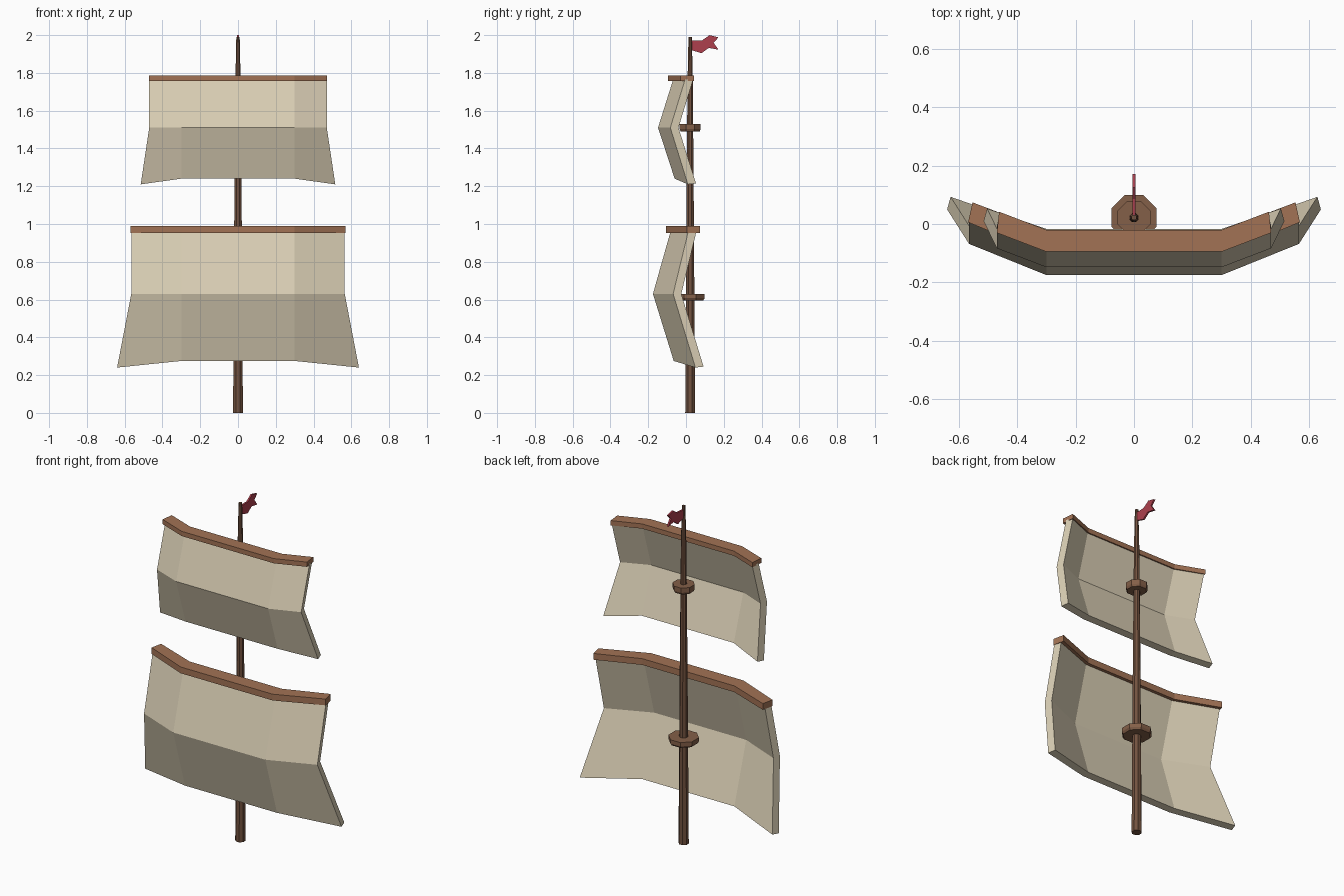
import bpy, bmesh, math

if "Cube" in bpy.data.objects:
    bpy.data.objects.remove(bpy.data.objects["Cube"])


def material(name, r, g, b):
    m = bpy.data.materials.new(name)
    m.diffuse_color = (r, g, b, 1)
    m.use_nodes = True
    m.node_tree.nodes["Principled BSDF"].inputs["Base Color"].default_value = m.diffuse_color
    return m


CLOTH = material("cloth", 0.70, 0.62, 0.46)
WOOD = material("dark_wood", 0.17, 0.085, 0.05)
RING = material("ring_wood", 0.23, 0.115, 0.065)
YARD = material("yard_wood", 0.36, 0.17, 0.09)
RED = material("red_cloth", 0.42, 0.05, 0.075)
MAST_Y = 0.022


def loft(name, sections, mat):
    """Skin a list of closed sections and cap both ends."""
    bm = bmesh.new()
    rings = [[bm.verts.new(p) for p in s] for s in sections]
    n = len(rings[0])
    for a, b in zip(rings, rings[1:]):
        for i in range(n):
            j = (i + 1) % n
            bm.faces.new((a[i], a[j], b[j], b[i]))
    bm.faces.new(rings[0])
    bm.faces.new(rings[-1])
    bmesh.ops.recalc_face_normals(bm, faces=bm.faces)
    me = bpy.data.meshes.new(name)
    bm.to_mesh(me)
    bm.free()
    me.materials.append(mat)
    ob = bpy.data.objects.new(name, me)
    bpy.context.collection.objects.link(ob)
    return ob


def mirrored(end, inner):
    """Sections across x: left end, left bend, right bend, right end."""
    flip = lambda s: [(-x, y, z) for x, y, z in s]
    return [flip(end), flip(inner), inner, end]


def octagon(r, z):
    r /= math.cos(math.pi / 8)
    return [(r * math.cos(a), MAST_Y + r * math.sin(a), z)
            for a in [math.pi / 8 + k * math.pi / 4 for k in range(8)]]


def sail(name, inner, end):
    # front points top to bottom, then the back points bottom to top
    def closed(pts, dx):
        return pts + [(x - dx, y + 0.043, z + dz)
                      for (x, y, z), dz in reversed(list(zip(pts, (0, 0, 0.005))))]
    loft(name, mirrored(closed(end, 0.012), closed(inner, 0)), CLOTH)


def yard(name, inner, end, z0, z1):
    # inner and end hold the front and back corners in plan
    def rect(c):
        (xf, yf), (xb, yb) = c
        return [(xf, yf, z0), (xb, yb, z0), (xb, yb, z1), (xf, yf, z1)]
    loft(name, mirrored(rect(end), rect(inner)), YARD)


# Tapered mast
loft("mast", [octagon(r, z) for r, z in
              ((0.026, 0), (0.020, 1.0), (0.014, 1.75), (0.009, 1.99))], WOOD)

# Rings around the mast
for name, r, z0, z1 in (("lower_ring", 0.077, 0.595, 0.63),
                        ("upper_ring", 0.056, 1.49, 1.53)):
    loft(name, [octagon(r * 0.9, z0), octagon(r, z0 + 0.012), octagon(r, z1)], RING)

# Billowing sails
sail("lower_sail",
     [(0.3, -0.082, 0.96), (0.3, -0.175, 0.63), (0.3, -0.065, 0.275)],
     [(0.565, 0.012, 0.96), (0.565, -0.068, 0.63), (0.64, 0.05, 0.24)])
sail("upper_sail",
     [(0.3, -0.068, 1.765), (0.3, -0.148, 1.51), (0.3, -0.06, 1.24)],
     [(0.47, -0.005, 1.765), (0.47, -0.083, 1.51), (0.515, 0.01, 1.21)])

# Yards holding the sails
yard("lower_yard", ((0.3, -0.106), (0.3, -0.022)),
     ((0.568, 0.006), (0.553, 0.074)), 0.953, 0.99)
yard("upper_yard", ((0.3, -0.095), (0.3, -0.02)),
     ((0.47, -0.03), (0.462, 0.042)), 1.757, 1.785)

# Waving flag at the mast top
FLAG = [(0.025, 1.97), (0.085, 1.972), (0.125, 2.0), (0.172, 1.988), (0.146, 1.96),
        (0.172, 1.923), (0.12, 1.932), (0.082, 1.904), (0.025, 1.922)]
loft("flag", [[(x, y, z) for y, z in FLAG] for x in (-0.005, 0.005)], RED)
